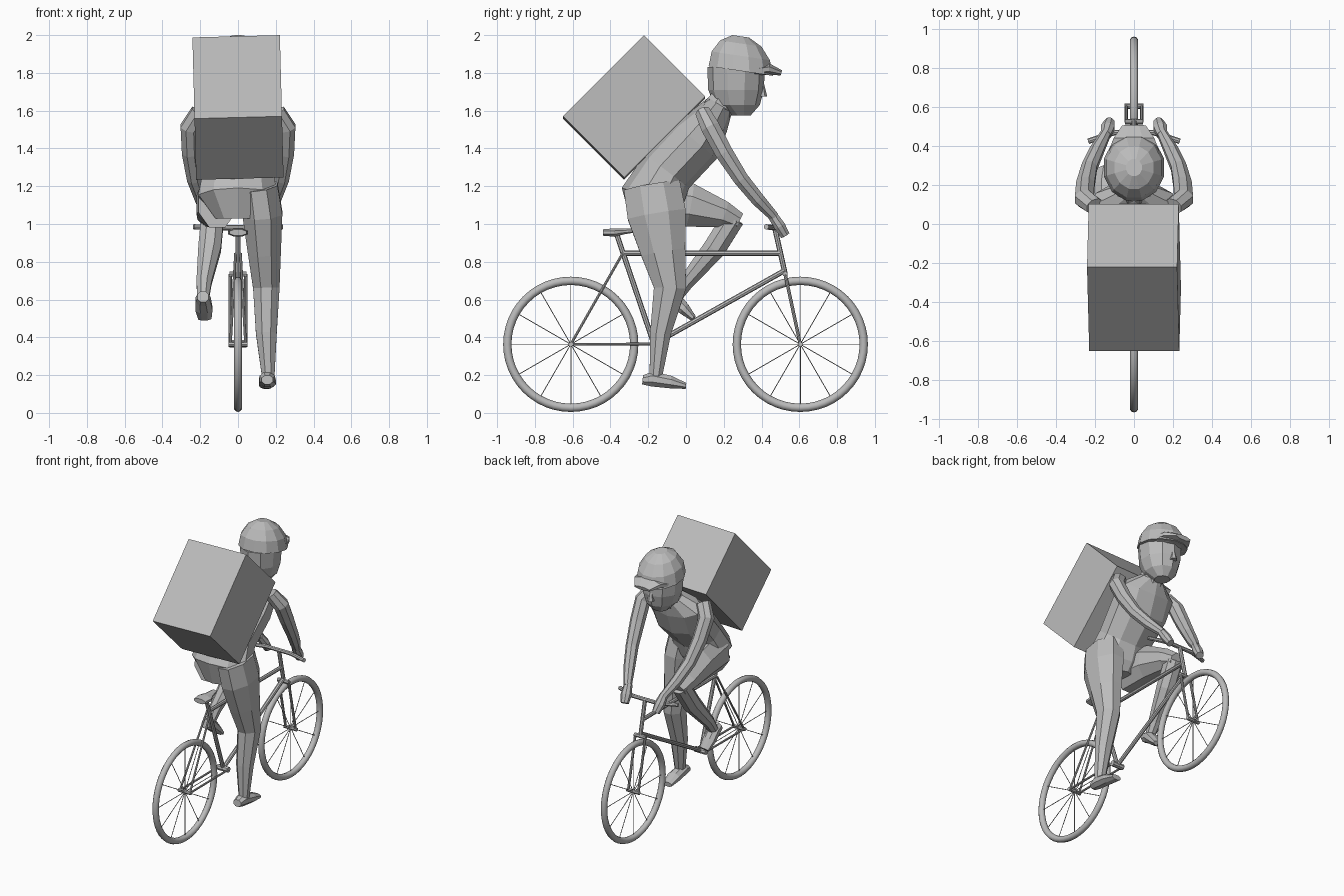
import bpy, bmesh, math
from mathutils import Vector, Matrix

if "Cube" in bpy.data.objects:
    bpy.data.objects.remove(bpy.data.objects["Cube"])

clay = bpy.data.materials.new("plain_grey")
clay.use_nodes = True
clay.diffuse_color = (.5, .5, .5, 1)
clay.node_tree.nodes["Principled BSDF"].inputs["Base Color"].default_value = clay.diffuse_color

SIDES = (("left", 1), ("right", -1))


def finish(name, bm):
    bmesh.ops.recalc_face_normals(bm, faces=bm.faces)
    mesh = bpy.data.meshes.new(name)
    bm.to_mesh(mesh)
    bm.free()
    mesh.materials.append(clay)
    bpy.context.collection.objects.link(bpy.data.objects.new(name, mesh))


def at(x=0, y=0, z=0):
    return Vector((x, y, z))


def ring(wide, deep=None, **place):
    return at(**place), wide, deep or wide


def loft(name, *rings, sides=8, axis=None):
    """Skin over oval rings that face along the path, or along a fixed axis."""
    bm = bmesh.new()
    fit = 1 / math.cos(math.pi / sides)
    loops = []
    for i, (centre, wide, deep) in enumerate(rings):
        ahead = rings[min(i + 1, len(rings) - 1)][0]
        behind = rings[max(i - 1, 0)][0]
        along = axis or ahead - behind
        depth = along.cross(at(x=1)).normalized() * deep * fit
        width = depth.cross(along).normalized() * wide * fit
        turns = [math.tau * (k + .5) / sides for k in range(sides)]
        loops.append([bm.verts.new(centre + width * math.cos(a) + depth * math.sin(a)) for a in turns])
    for low, high in zip(loops, loops[1:]):
        for k in range(sides):
            bm.faces.new((low[k - 1], low[k], high[k], high[k - 1]))
    bm.faces.new(loops[0])
    bm.faces.new(loops[-1])
    finish(name, bm)


def add_rod(bm, start, end, radius, sides=8):
    matrix = (end - start).to_track_quat("Z", "Y").to_matrix().to_4x4()
    matrix.translation = (start + end) / 2
    bmesh.ops.create_cone(bm, cap_ends=True, segments=sides, radius1=radius, radius2=radius,
                          depth=(end - start).length, matrix=matrix)


def tube(name, *points, radius):
    bm = bmesh.new()
    for start, end in zip(points, points[1:]):
        add_rod(bm, start, end, radius)
    finish(name, bm)


def crossbar(name, centre, reach, radius):
    tube(name, centre - at(x=reach), centre + at(x=reach), radius=radius)


# Wheels: smooth tyre, twelve spokes and a hub
def wheel(label, hub):
    bpy.ops.mesh.primitive_torus_add(location=hub, rotation=(0, math.pi / 2, 0), major_segments=48,
                                     minor_segments=10, major_radius=.336, minor_radius=.022)
    tyre = bpy.context.object
    tyre.name = label + "_tyre"
    tyre.data.materials.append(clay)
    bpy.ops.object.shade_smooth()
    spokes = bmesh.new()
    for i in range(12):
        angle = math.tau * i / 12
        add_rod(spokes, hub, hub + at(y=math.cos(angle), z=math.sin(angle)) * .32, .0025, sides=5)
    finish(label + "_spokes", spokes)
    crossbar(label + "_hub", hub, reach=.05, radius=.013)


rear_hub = at(y=-.61, z=.363)
front_hub = at(y=.605, z=.363)
wheel("rear_wheel", rear_hub)
wheel("front_wheel", front_hub)

# Bicycle frame
bracket = at(y=-.17, z=.365)
seat_joint = at(y=-.335, z=.845)
crown = at(y=.525, z=.735)
stem = at(y=.47, z=.98)
pipe = .014
tube("seat_tube", bracket, at(y=-.365, z=.94), radius=pipe)
tube("top_tube", seat_joint, at(y=.5, z=.845), radius=pipe)
tube("down_tube", bracket, crown + at(z=.02), radius=pipe)
tube("head_tube", crown, stem, radius=pipe)
crossbar("bottom_bracket", bracket, reach=.045, radius=.02)
crossbar("fork_crown", crown, reach=.045, radius=pipe)
for label, s in SIDES:
    out = at(x=s * .04)
    tube(label + "_fork_blade", crown + out, front_hub + out, radius=.009)
    tube(label + "_seat_stay", seat_joint + out / 3, rear_hub + out, radius=.007)
    tube(label + "_chain_stay", bracket + out, rear_hub + out, radius=.007)
    tube(label + "_handlebar", stem, stem + at(x=s * .1), at(x=s * .235, y=.425, z=.985), radius=pipe)

loft("saddle",
     ring(y=-.44, z=.955, wide=.045, deep=.017),
     ring(y=-.38, z=.955, wide=.052, deep=.022),
     ring(y=-.33, z=.96, wide=.03, deep=.015),
     ring(y=-.27, z=.965, wide=.018, deep=.01))

# Delivery box, tipped forward with a slight roll
box = bmesh.new()
tilt = Matrix.Rotation(math.radians(-1.5), 4, "Y") @ Matrix.Rotation(math.pi / 4, 4, "X")
size = Matrix.Diagonal((.463, .608, .458, 1))
bmesh.ops.create_cube(box, size=1, matrix=Matrix.Translation(at(y=-.275, z=1.617)) @ tilt @ size)
finish("delivery_box", box)

# Rider torso and neck
loft("torso",
     ring(y=-.18, z=1.03, wide=.12, deep=.11),
     ring(y=-.18, z=1.14, wide=.21, deep=.16),
     ring(y=-.1, z=1.28, wide=.18, deep=.14),
     ring(y=.05, z=1.44, wide=.2, deep=.14),
     ring(y=.13, z=1.55, wide=.2, deep=.1),
     ring(y=.18, z=1.63, wide=.08, deep=.07), sides=10)
loft("neck", ring(y=.14, z=1.57, wide=.08), ring(y=.25, z=1.72, wide=.07))

# Stretched left leg and flat foot
loft("left_leg",
     ring(x=.11, y=-.18, z=1.2, wide=.1, deep=.15),
     ring(x=.13, y=-.155, z=1.05, wide=.105, deep=.155),
     ring(x=.14, y=-.12, z=.85, wide=.087, deep=.118),
     ring(x=.15, y=-.085, z=.66, wide=.07, deep=.085),
     ring(x=.15, y=-.135, z=.42, wide=.055),
     ring(x=.16, y=-.16, z=.19, wide=.033))
loft("left_foot",
     ring(x=.155, y=-.23, z=.175, wide=.03, deep=.024),
     ring(x=.155, y=-.18, z=.18, wide=.04),
     ring(x=.155, y=-.08, z=.163, wide=.045, deep=.033),
     ring(x=.15, z=.143, wide=.035, deep=.016), axis=at(y=1, z=-.1))

# Bent right leg and hanging foot
loft("right_thigh",
     ring(x=-.11, y=-.19, z=1.12, wide=.1, deep=.14),
     ring(x=-.12, y=.02, z=1.1, wide=.1, deep=.115),
     ring(x=-.135, y=.2, z=1.05, wide=.08, deep=.07),
     ring(x=-.135, y=.28, z=1.01, wide=.05))
loft("right_shin",
     ring(x=-.135, y=.25, z=1.03, wide=.06),
     ring(x=-.15, y=.15, z=.87, wide=.06),
     ring(x=-.18, z=.69, wide=.04),
     ring(x=-.185, y=-.06, z=.6, wide=.03))
loft("right_foot",
     ring(x=-.185, y=-.11, z=.615, wide=.03),
     ring(x=-.185, y=-.06, z=.6, wide=.04),
     ring(x=-.18, y=-.01, z=.55, wide=.045, deep=.032),
     ring(x=-.175, y=.04, z=.5, wide=.035, deep=.016))

# Arms and hands
for label, s in SIDES:
    loft(label + "_arm",
         ring(x=s * .2, y=.09, z=1.59, wide=.05, deep=.04),
         ring(x=s * .255, y=.13, z=1.51, wide=.05),
         ring(x=s * .25, y=.2, z=1.38, wide=.047),
         ring(x=s * .23, y=.29, z=1.24, wide=.04),
         ring(x=s * .19, y=.38, z=1.13, wide=.036),
         ring(x=s * .145, y=.465, z=1.04, wide=.026))
    loft(label + "_hand",
         ring(x=s * .145, y=.455, z=1.05, wide=.026),
         ring(x=s * .135, y=.495, z=.99, wide=.035, deep=.03),
         ring(x=s * .125, y=.525, z=.94, wide=.025))

# Head, nose and helmet
up = at(z=1)
loft("head",
     ring(y=.29, z=1.575, wide=.05),
     ring(y=.27, z=1.63, wide=.1, deep=.115),
     ring(y=.265, z=1.71, wide=.125, deep=.14),
     ring(y=.265, z=1.83, wide=.135, deep=.145), sides=10, axis=up)
loft("nose", ring(y=.405, z=1.675, wide=.022), ring(y=.4, z=1.75, wide=.01), sides=6, axis=up)
dome = [math.radians(angle) for angle in (0, 25, 50, 75)]
loft("helmet", *[ring(y=.29, z=1.81 + .19 * math.sin(a), wide=.155 * math.cos(a), deep=.172 * math.cos(a))
                 for a in dome], sides=12, axis=at(y=.15, z=1))
loft("visor",
     ring(y=.36, z=1.81, wide=.135, deep=.022),
     ring(y=.44, z=1.82, wide=.105, deep=.03),
     ring(y=.505, z=1.8, wide=.06, deep=.014))
